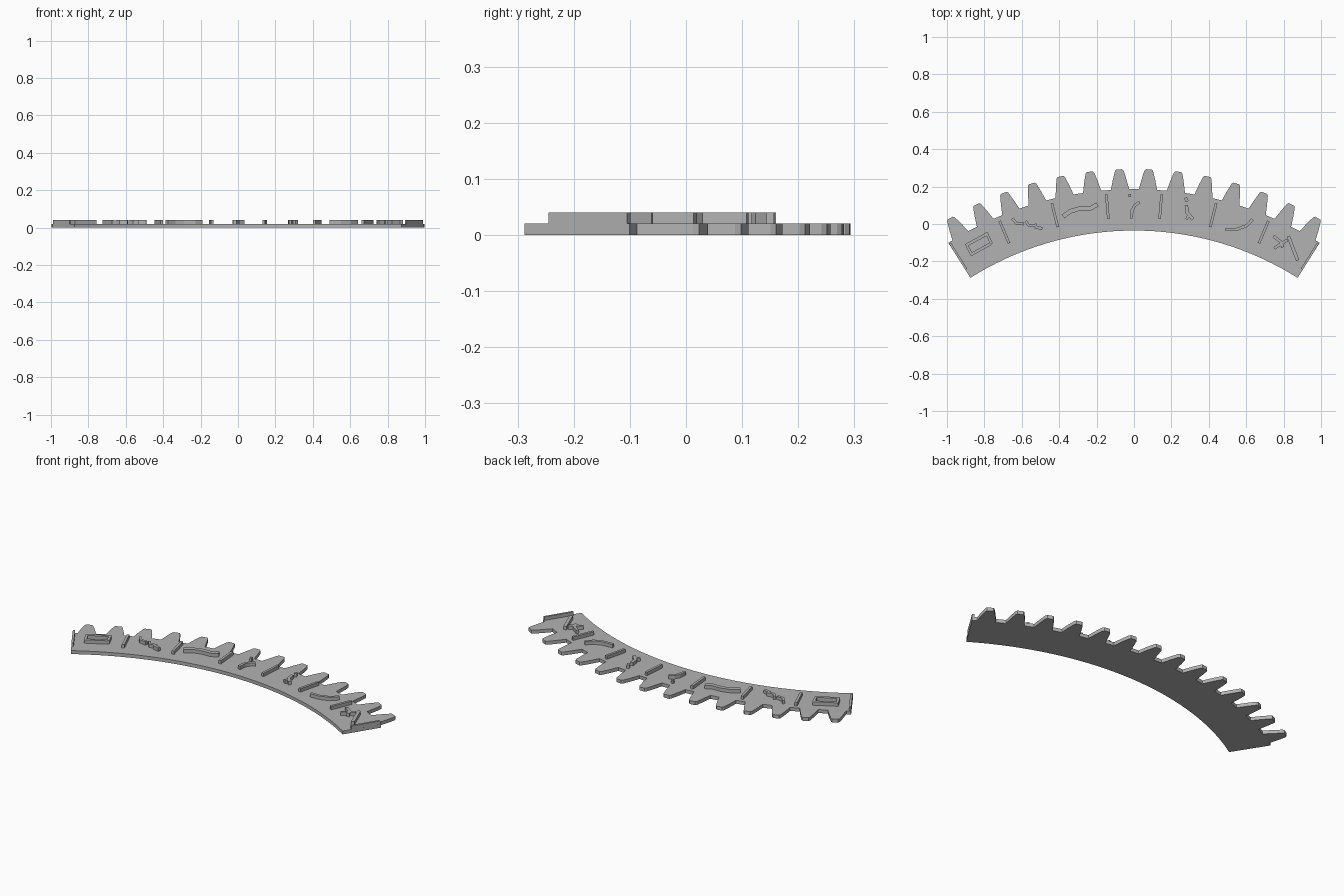
import bpy, bmesh, math
from mathutils import Vector

cube = bpy.data.objects.get("Cube")
if cube:
    bpy.data.objects.remove(cube, do_unlink=True)

CENTRE_Y = -1.674
INNER, ROOT, TIP = 1.639, 1.86, 1.968
HALF = 32.25                    # half the sector angle in degrees
TEETH, CELLS = 14, 7
T = 0.02                        # thickness of plate and of relief

grey = bpy.data.materials.new("plain_grey")
grey.use_nodes = True
grey.diffuse_color = (0.45, 0.45, 0.45, 1)
grey.node_tree.nodes["Principled BSDF"].inputs["Base Color"].default_value = (0.45, 0.45, 0.45, 1)


def polar(r, deg):
    a = math.radians(deg)
    return Vector((r * math.sin(a), CENTRE_Y + r * math.cos(a)))


def slab(name, outlines, z0, z1):
    """Extrude closed 2D outlines into one object."""
    bm = bmesh.new()
    for pts in outlines:
        face = bm.faces.new([bm.verts.new((p[0], p[1], z0)) for p in pts])
        ext = bmesh.ops.extrude_face_region(bm, geom=[face], use_keep_orig=True)
        top = [v for v in ext["geom"] if isinstance(v, bmesh.types.BMVert)]
        bmesh.ops.translate(bm, verts=top, vec=(0, 0, z1 - z0))
    bmesh.ops.recalc_face_normals(bm, faces=bm.faces)
    mesh = bpy.data.meshes.new(name)
    bm.to_mesh(mesh)
    bm.free()
    mesh.materials.append(grey)
    obj = bpy.data.objects.new(name, mesh)
    bpy.context.collection.objects.link(obj)
    return obj


def stroke(points, width):
    """Outline of a ribbon that follows a short path."""
    pts = [Vector(p) for p in points]
    left, right = [], []
    for i, p in enumerate(pts):
        d = (pts[min(i + 1, len(pts) - 1)] - pts[max(i - 1, 0)]).normalized()
        n = Vector((-d.y, d.x)) * width / 2
        left.append(p + n)
        right.append(p - n)
    return left + right[::-1]


# Toothed arc plate
pitch = 2 * HALF / TEETH
outline = [polar(ROOT, -HALF)]
for i in range(TEETH):
    mid = -HALF + (i + 0.5) * pitch
    flank = [(ROOT, 0.049), (1.915, 0.036), (TIP - 0.008, 0.023), (TIP, 0.016)]
    outline += [polar(r, mid - math.degrees(h / r)) for r, h in flank]
    outline += [polar(r, mid + math.degrees(h / r)) for r, h in reversed(flank)]
outline.append(polar(ROOT, HALF))
steps = 48
outline += [polar(INNER, HALF - 2 * HALF * i / steps) for i in range(steps + 1)]
slab("toothed_plate", [outline], 0, T)

# Radial ribs between the cells, with the end ribs kept inside the plate
ribs = []
for i in range(CELLS + 1):
    a = -HALF + i * 2 * HALF / CELLS
    if i in (0, CELLS):
        a -= math.copysign(0.2, a)
        ribs.append(stroke([polar(1.69, a), polar(1.855, a)], 0.012))
    else:
        ribs.append(stroke([polar(1.707, a), polar(1.837, a)], 0.014))
slab("radial_ribs", ribs, T, 2 * T)

# Raised ornaments, one group in each cell
ornaments = {
    "frame_ornament": [
        ([(-0.90, -0.115), (-0.79, -0.055)], 0.016),
        ([(-0.875, -0.165), (-0.765, -0.105)], 0.016),
        ([(-0.892, -0.12), (-0.872, -0.155)], 0.014),
        ([(-0.79, -0.045), (-0.762, -0.105)], 0.014)],
    "broken_ornament": [
        ([(-0.65, 0.03), (-0.63, 0.005), (-0.59, 0.0)], 0.015),
        ([(-0.58, 0.015), (-0.56, -0.01), (-0.52, -0.005)], 0.015),
        ([(-0.53, -0.015), (-0.49, -0.025)], 0.016)],
    "wave_ornament": [
        ([(-0.38, 0.04), (-0.34, 0.068), (-0.29, 0.083), (-0.23, 0.085), (-0.195, 0.105)], 0.024)],
    "hook_ornament": [
        ([(-0.015, 0.03), (-0.01, 0.075), (0.005, 0.10), (0.03, 0.117)], 0.016),
        ([(-0.022, 0.145), (-0.022, 0.16)], 0.014)],
    "split_ornament": [
        ([(0.275, 0.14), (0.285, 0.12)], 0.016),
        ([(0.28, 0.10), (0.285, 0.06), (0.315, 0.025)], 0.018),
        ([(0.28, 0.025), (0.295, 0.05)], 0.014)],
    "crescent_ornament": [
        ([(0.49, -0.03), (0.55, -0.028), (0.60, -0.01), (0.635, 0.025)], 0.016)],
    "forked_ornament": [
        ([(0.745, -0.065), (0.785, -0.095), (0.795, -0.125)], 0.016),
        ([(0.75, -0.13), (0.82, -0.085)], 0.016),
        ([(0.825, -0.065), (0.85, -0.13), (0.875, -0.195)], 0.018)],
}
for name, paths in ornaments.items():
    slab(name, [stroke(p, w) for p, w in paths], T, 2 * T)
